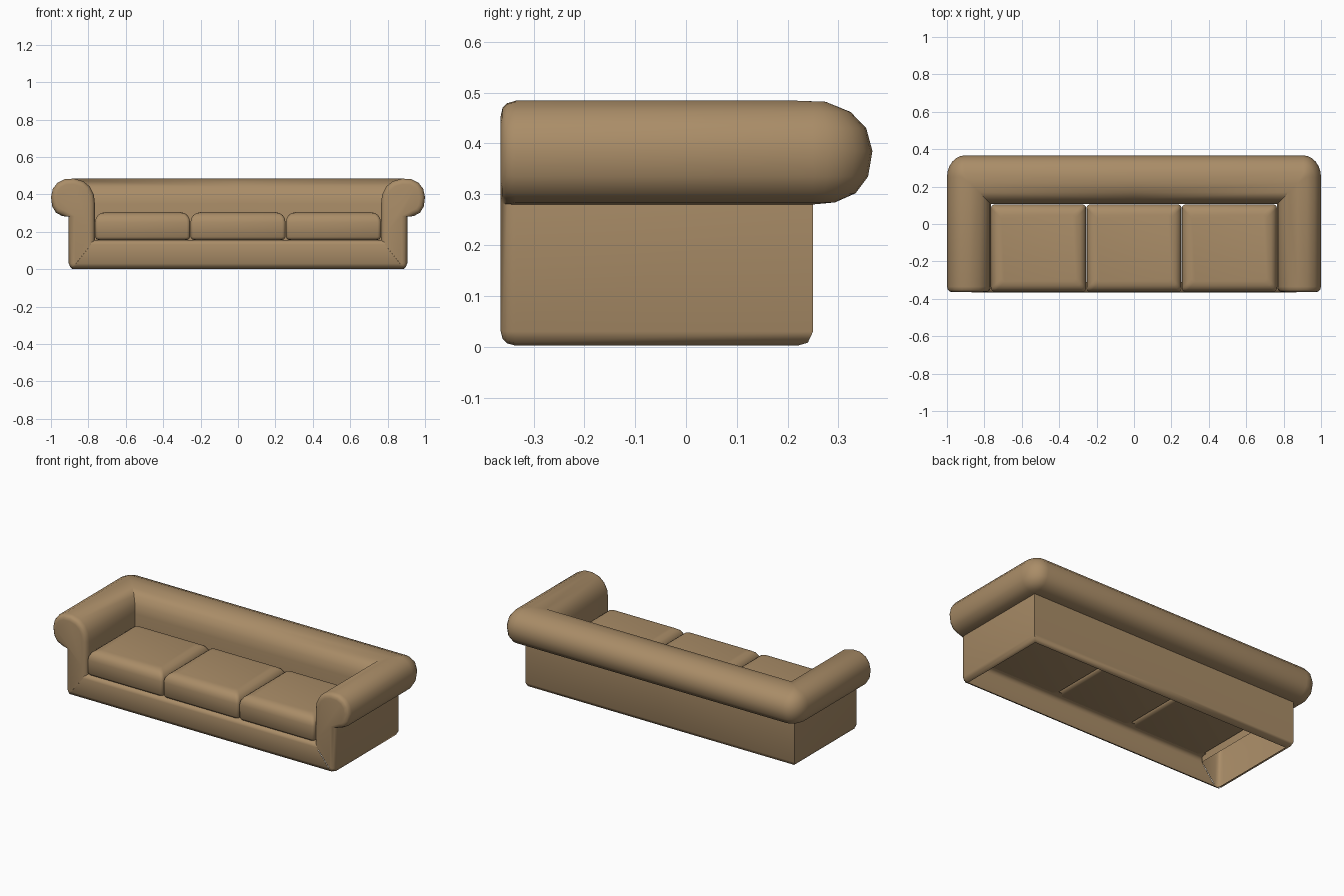
import bpy, bmesh, math
from mathutils import Vector

if "Cube" in bpy.data.objects:
    bpy.data.objects.remove(bpy.data.objects["Cube"])

fabric = bpy.data.materials.new("tan fabric")
fabric.diffuse_color = (0.40, 0.265, 0.137, 1)
fabric.use_nodes = True
fabric.node_tree.nodes["Principled BSDF"].inputs["Base Color"].default_value = fabric.diffuse_color


def make(name, rings, closed=False, caps=()):
    """Loft a list of point rings into one smooth object."""
    bm = bmesh.new()
    vr = [[bm.verts.new(p) for p in r] for r in rings]
    n = len(vr[0])
    for a, b in zip(vr, vr[1:]):
        for i in range(n if closed else n - 1):
            j = (i + 1) % n
            bm.faces.new((a[i], a[j], b[j], b[i]))
    for c in caps:
        bm.faces.new(vr[c])
    bmesh.ops.remove_doubles(bm, verts=bm.verts, dist=1e-5)
    bmesh.ops.recalc_face_normals(bm, faces=bm.faces)
    me = bpy.data.meshes.new(name)
    bm.to_mesh(me)
    bm.free()
    ob = bpy.data.objects.new(name, me)
    bpy.context.collection.objects.link(ob)
    me.materials.append(fabric)
    bpy.ops.object.select_all(action='DESELECT')
    bpy.context.view_layer.objects.active = ob
    ob.select_set(True)
    bpy.ops.object.shade_smooth_by_angle(angle=math.radians(50))
    return ob


# Rolled arm and back section: outward offset from the wall, height
profile = [Vector(p) for p in [
    (-.03, .002), (-.01, .008), (0, .03), (0, .28), (.035, .284), (.068, .302),
    (.088, .335), (.095, .385), (.085, .43), (.06, .462), (.02, .482),
    (-.03, .484), (-.078, .47), (-.112, .442), (-.134, .40), (-.14, .35),
    (-.14, .20), (-.14, .12)]]
WX, WY = .905, .25


def inset(amount):
    out = []
    for i, p in enumerate(profile):
        t = (profile[min(i + 1, len(profile) - 1)] - profile[max(i - 1, 0)]).normalized()
        out.append(p + Vector((-t.y, t.x)) * amount)
    return out


# Arm front rounding, then the corner swept round the wall edge, then the back
rings = []
for y, amount in [(-.3645, .03), (-.361, .014), (-.352, .005), (-.335, 0)]:
    rings.append([(WX + p.x, y, p.y) for p in inset(amount)])
for k in range(7):
    a = math.radians(15 * k)
    ring = []
    for d, z in profile:
        if d > 0:
            ring.append((WX + d * math.cos(a), WY + 1.23 * d * math.sin(a), z))
        else:
            ring.append((WX + d, WY + 1.03 * d, z))
    rings.append(ring)
rings.append([(0, WY + d * (1.23 if d > 0 else 1.03), z) for d, z in profile])
frame = make("arms_and_back", rings, caps=(0,))
mir = frame.modifiers.new("mirror", 'MIRROR')
mir.use_axis[0] = True

# Front rail, its ends mitred under the arms
rail = [(-.342, .002), (-.358, .009), (-.366, .03), (-.366, .132),
        (-.361, .146), (-.348, .154), (-.31, .157)]
make("front_rail", [[(s * (.785 + max(0, .12 - z) * .9), y, z) for y, z in rail]
                    for s in (-1, 1)])


def rounded_rect(cx, cy, hx, hy, r, z):
    pts = []
    for q, (sx, sy) in enumerate([(1, 1), (-1, 1), (-1, -1), (1, -1)]):
        for k in range(4):
            a = math.radians(90 * q + 30 * k)
            pts.append((cx + sx * (hx - r) + r * math.cos(a),
                        cy + sy * (hy - r) + r * math.sin(a), z))
    return pts


# Three seat cushions
layers = [(.025, .155), (.008, .159), (0, .172), (0, .25), (.004, .271),
          (.015, .289), (.031, .300), (.055, .305)]
for i, name in enumerate(("left", "middle", "right")):
    make("seat_cushion_" + name,
         [rounded_rect((i - 1) * .51, -.129, .254 - d, .233 - d, .018, z)
          for d, z in layers], closed=True, caps=(0, -1))
